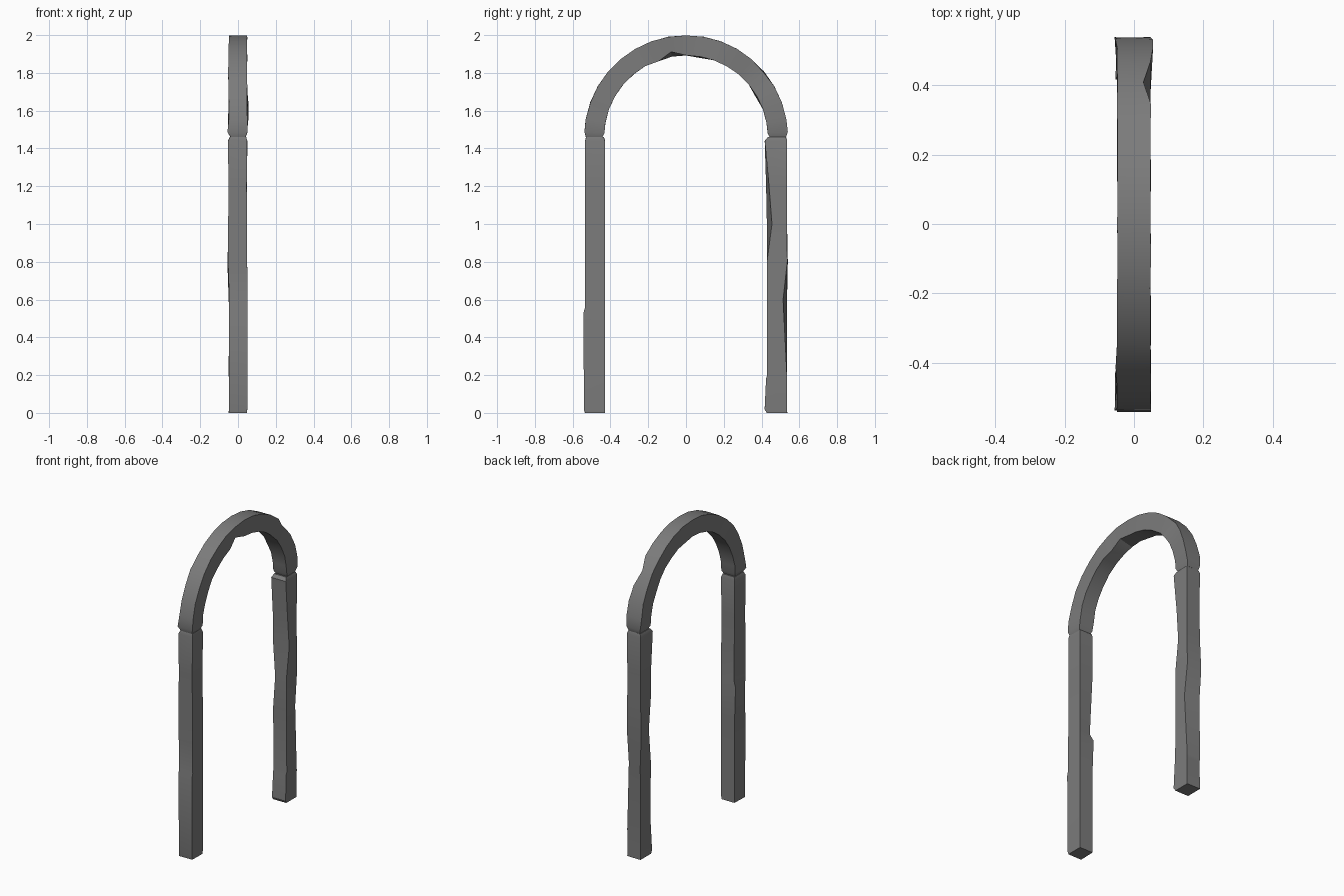
import bpy, bmesh, math, random
from mathutils import Vector

if "Cube" in bpy.data.objects:
    bpy.data.objects.remove(bpy.data.objects["Cube"])
random.seed(4)

SPRING, MID, HALF = 1.46, 0.482, 0.048   # spring height, centre-line radius, half thickness

stone = bpy.data.materials.new("weathered_grey_stone")
stone.use_nodes = True
grey = (0.2, 0.2, 0.2, 1)
stone.diffuse_color = grey
stone.node_tree.nodes["Principled BSDF"].inputs["Base Color"].default_value = grey

# Section corners as (x sign, outward sign)
OUT_R, IN_R, IN_L, OUT_L = (1, 1), (1, -1), (-1, -1), (-1, 1)
CORNERS = [OUT_R, IN_R, IN_L, OUT_L]


def worn_bar(name, frames, chips, rough):
    """Loft a square bar through (centre, outward, scale) frames; chips move single corners."""
    bm = bmesh.new()
    rings = []
    for i, (centre, out, scale) in enumerate(frames):
        ring = []
        for c in CORNERS:
            dx, dn = chips.get((i, c), (0, 0))
            x = c[0] * (HALF * scale + dx + random.uniform(-rough, rough))
            n = c[1] * ((HALF + 0.005) * scale + dn + random.uniform(-rough, rough) * 0.6)
            ring.append(bm.verts.new(centre + Vector((x, 0, 0)) + out * n))
        rings.append(ring)
    for a, b in zip(rings, rings[1:]):
        for k in range(4):
            m = (k + 1) % 4
            bm.faces.new((a[k], a[m], b[m], b[k]))
    bm.faces.new(rings[0])
    bm.faces.new(rings[-1])
    bmesh.ops.recalc_face_normals(bm, faces=bm.faces)
    mesh = bpy.data.meshes.new(name)
    bm.to_mesh(mesh)
    bm.free()
    mesh.materials.append(stone)
    obj = bpy.data.objects.new(name, mesh)
    bpy.context.collection.objects.link(obj)
    bpy.ops.object.select_all(action="DESELECT")
    obj.select_set(True)
    bpy.context.view_layer.objects.active = obj
    bpy.ops.object.shade_smooth_by_angle(angle=math.radians(25))
    return obj


def post(name, side, heights, chips):
    out = Vector((0, side, 0))
    last = len(heights) - 1
    frames = [(Vector((0, side * MID, z)), out, 0.9 if i == last else 1)
              for i, z in enumerate(heights)]
    worn_bar(name, frames, chips, 0.002)


# Front post: stepped outer edge near the foot
post("front_post", -1, [0, 0.02, 0.53, 0.56, 0.75, 0.79, 1.2, 1.44, 1.46], {
    (1, OUT_R): (0, 0.006), (2, OUT_R): (0, 0.007), (2, OUT_L): (0, 0.006),
    (4, IN_L): (0.005, 0), (5, IN_L): (-0.012, -0.01), (5, OUT_L): (0.005, 0),
    (7, OUT_L): (0.006, 0)})

# Back post: long chips along the inner right edge
post("back_post", 1, [0, 0.02, 0.18, 0.2, 0.6, 0.8, 1.0, 1.2, 1.44, 1.46], {
    (1, IN_R): (0, 0.012), (1, IN_L): (0, 0.012), (2, IN_R): (0, 0.006),
    (4, OUT_R): (0.003, -0.02), (5, OUT_L): (0.006, 0.004),
    (6, IN_R): (0.002, -0.026), (7, IN_R): (0, -0.01), (7, IN_L): (0, 0.004),
    (5, IN_L): (-0.015, 0), (8, IN_R): (0, 0.012), (8, IN_L): (0.004, 0.012)})

# Round arch, springing from a narrow joint on each post
SEGMENTS = 18
angles = [0, 0.05] + [math.pi * i / SEGMENTS for i in range(1, SEGMENTS)]
angles += [math.pi - 0.05, math.pi]
frames = []
for i, a in enumerate(angles):
    out = Vector((0, -math.cos(a), math.sin(a)))
    end = i in (0, len(angles) - 1)
    frames.append((Vector((0, 0, SPRING)) + out * (MID + 0.004), out, 0.82 if end else 1))
worn_bar("round_arch", frames, {
    (1, OUT_L): (0.007, 0), (2, IN_L): (0.005, 0), (5, OUT_L): (0.004, 0),
    (8, IN_R): (-0.004, 0.006), (9, IN_R): (-0.01, -0.026), (11, IN_L): (0, 0.008),
    (14, IN_R): (-0.012, 0), (15, OUT_R): (-0.022, -0.004), (16, IN_L): (0, 0.008),
    (17, OUT_R): (0.006, 0), (18, OUT_R): (0.006, 0), (18, OUT_L): (0.005, 0)}, 0.0015)
